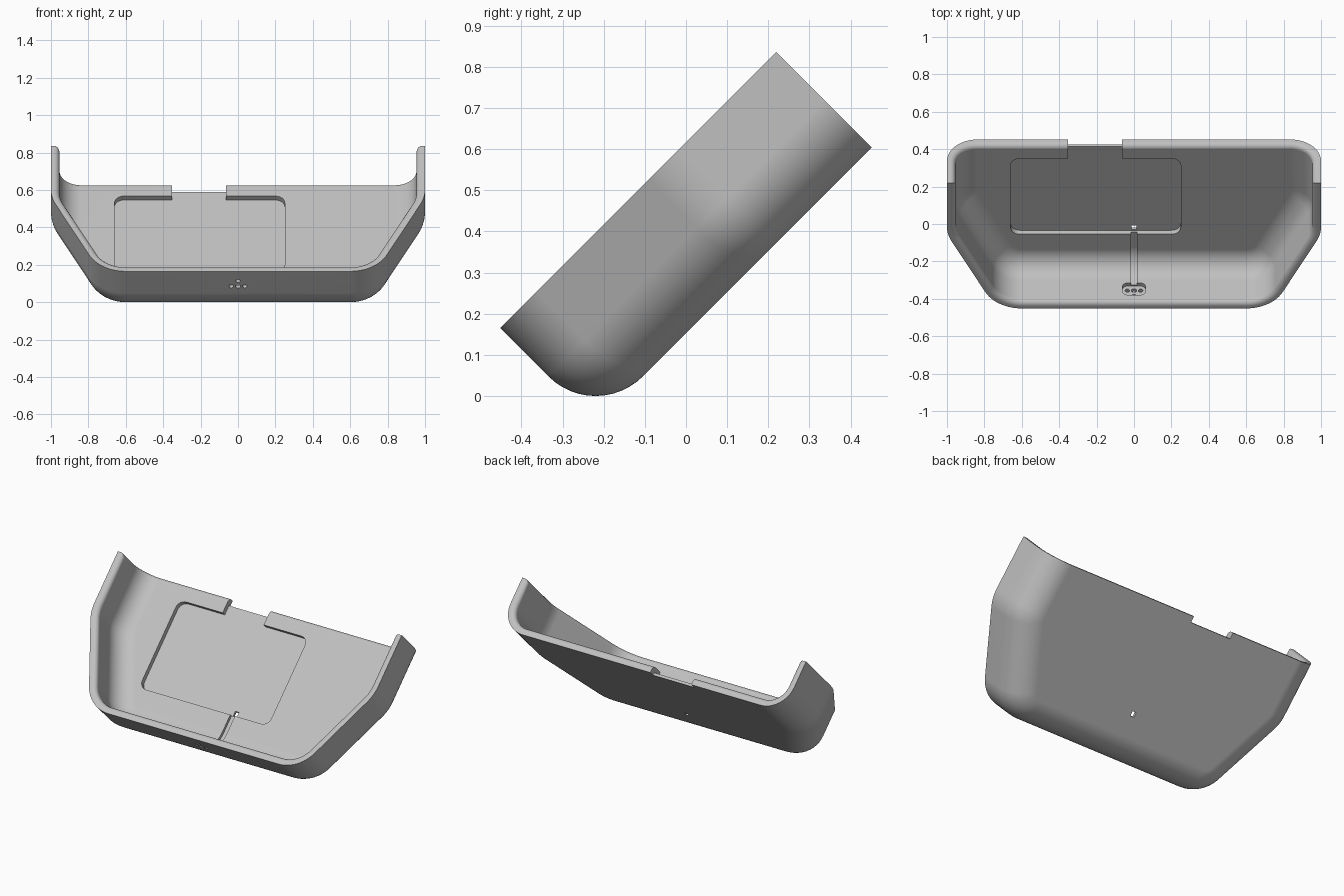
import bpy, bmesh
from math import sin, cos, tan, radians, pi
from mathutils import Matrix, Vector

if "Cube" in bpy.data.objects:
    bpy.data.objects.remove(bpy.data.objects["Cube"])

LENGTH, HEIGHT, WALL, FILLET = 0.949, 0.328, 0.046, 0.162
TURN = radians(25.2)          # slant of the diagonal sides
SIDE_R, FRONT_R = 0.25, 0.216  # plan corner radii

grey = bpy.data.materials.new("plain grey")
grey.use_nodes = True
colour = (0.53, 0.53, 0.53, 1)
grey.diffuse_color = colour
grey.node_tree.nodes["Principled BSDF"].inputs["Base Color"].default_value = colour


def arc(cx, cy, r, a0, a1, n):
    return [(cx + r * cos(a0 + (a1 - a0) * i / n), cy + r * sin(a0 + (a1 - a0) * i / n))
            for i in range(n + 1)]


def outline(inset):
    """Open plan outline, left end to right end, moved inwards by inset."""
    side = (-1 + SIDE_R, 0.56 + SIDE_R * tan(TURN / 2))
    front = (-0.737 + FRONT_R * tan((pi / 2 - TURN) / 2), FRONT_R)
    half = [(-1 + inset, LENGTH)]
    half += arc(*side, SIDE_R - inset, pi, pi + TURN, 6)
    half += arc(*front, FRONT_R - inset, pi + TURN, 1.5 * pi, 12)
    return half + [(-x, y) for x, y in reversed(half)]


def new_object(name, bm):
    bmesh.ops.recalc_face_normals(bm, faces=bm.faces[:])
    mesh = bpy.data.meshes.new(name)
    bm.to_mesh(mesh)
    bm.free()
    mesh.materials.append(grey)
    obj = bpy.data.objects.new(name, mesh)
    bpy.context.collection.objects.link(obj)
    return obj


def build_shell():
    # Section as (inset, height): outer rim to underside, then floor to inner rim
    outer = [(0, HEIGHT)] + arc(FILLET, FILLET, FILLET, pi, 1.5 * pi, 12)
    inner = arc(FILLET, FILLET, FILLET - WALL, 1.5 * pi, pi, 10) + [(WALL, HEIGHT)]
    bm = bmesh.new()
    rings = [[bm.verts.new((x, y, h)) for x, y in outline(d)] for d, h in outer + inner]
    n = len(outer)
    for k, ring in enumerate(rings):
        nxt = rings[(k + 1) % len(rings)]
        if k == n - 1:
            continue
        for i in range(len(ring) - 1):
            bm.faces.new((ring[i], ring[i + 1], nxt[i + 1], nxt[i]))
    bm.faces.new(rings[n - 1])
    bm.faces.new(rings[n])
    # Open back end: one U-shaped face
    out, inn = rings[:n], rings[n:]
    end = bm.faces.new([r[0] for r in out] + [r[-1] for r in reversed(out)]
                       + [r[-1] for r in reversed(inn)] + [r[0] for r in inn])
    # Round the inner edge of the rim and of the open end
    inside = {v for r in inn for v in r}
    rim = set(rings[-1])
    edges = [e for e in bm.edges if set(e.verts) <= rim
             or (end in e.link_faces and set(e.verts) <= inside)]
    bmesh.ops.recalc_face_normals(bm, faces=bm.faces[:])
    bmesh.ops.bevel(bm, geom=edges, offset=0.028, segments=5, profile=0.5,
                    affect='EDGES', clamp_overlap=False)
    return new_object("tray_shell", bm)


def slab(name, x, v, w, rounding=0, axis=2):
    """Box between the given limits, edges along one axis rounded."""
    bm = bmesh.new()
    bmesh.ops.create_cube(bm, size=1)
    for p in bm.verts:
        p.co = Vector([(a + b) / 2 + c * (b - a) for c, (a, b) in zip(p.co, (x, v, w))])
    if rounding:
        edges = [e for e in bm.edges
                 if abs((e.verts[0].co - e.verts[1].co).normalized()[axis]) > 0.9]
        bmesh.ops.bevel(bm, geom=edges, offset=rounding, segments=6, profile=0.5, affect='EDGES')
    return new_object(name, bm)


def groove(name, half_width, depth):
    """Cable groove that runs along the floor and up the front fillet."""
    path = [(0.3, WALL - depth)]
    path += arc(FILLET, FILLET, FILLET - WALL + depth, 1.5 * pi, pi, 10)
    path += [(WALL - depth, 0.22), (0.13, 0.22), (0.3, 0.12)]
    bm = bmesh.new()
    face = bm.faces.new([bm.verts.new((-half_width, v, w)) for v, w in path])
    moved = bmesh.ops.extrude_face_region(bm, geom=[face])["geom"]
    bmesh.ops.translate(bm, vec=(2 * half_width, 0, 0),
                        verts=[g for g in moved if isinstance(g, bmesh.types.BMVert)])
    return new_object(name, bm)


def pin_hole(name, x, w, r):
    bm = bmesh.new()
    bmesh.ops.create_cone(bm, cap_ends=True, segments=16, radius1=r, radius2=r, depth=0.2,
                          matrix=Matrix.Translation((x, 0, w)) @ Matrix.Rotation(pi / 2, 4, 'X'))
    return new_object(name, bm)


shell = build_shell()
cutters = [
    slab("pocket_cutter", (-0.66, 0.25), (0.279, 0.851), (0.016, 0.2), 0.05),
    slab("channel_cutter", (-0.353, -0.064), (0.8, 1.1), (0.016, 0.21)),
    slab("notch_cutter", (-0.353, -0.064), (LENGTH - 0.038, 1.2), (-0.1, 0.22)),
    groove("groove_cutter", 0.016, 0.018),
    slab("floor_hole_cutter", (-0.013, 0.013), (0.285, 0.315), (-0.1, 0.1)),
    slab("socket_cutter", (-0.062, 0.062), (0.022, 0.1), (0.18, 0.272), 0.03, 1),
]
cutters += [pin_hole("pin_cutter", x, w, r)
            for x, w, r in ((0, 0.255, 0.012), (-0.036, 0.215, 0.012), (0.036, 0.215, 0.012),
                            (0, 0.215, 0.014))]

# Cut the pocket, notch, groove and holes
bpy.context.view_layer.objects.active = shell
for cutter in cutters:
    cutter.hide_render = True
    mod = shell.modifiers.new(cutter.name, 'BOOLEAN')
    mod.operation, mod.solver, mod.object = 'DIFFERENCE', 'EXACT', cutter
    bpy.ops.object.modifier_apply(modifier=mod.name)
    bpy.data.objects.remove(cutter)

# Tilt the tray back and set it on the ground
shell.rotation_euler = (pi / 4, 0, 0)
shell.location = (0, -0.2195, -0.067)
bpy.ops.object.select_all(action='DESELECT')
shell.select_set(True)
bpy.ops.object.shade_smooth_by_angle(angle=radians(30))
weighted = shell.modifiers.new("even_shading", 'WEIGHTED_NORMAL')
weighted.keep_sharp = True
